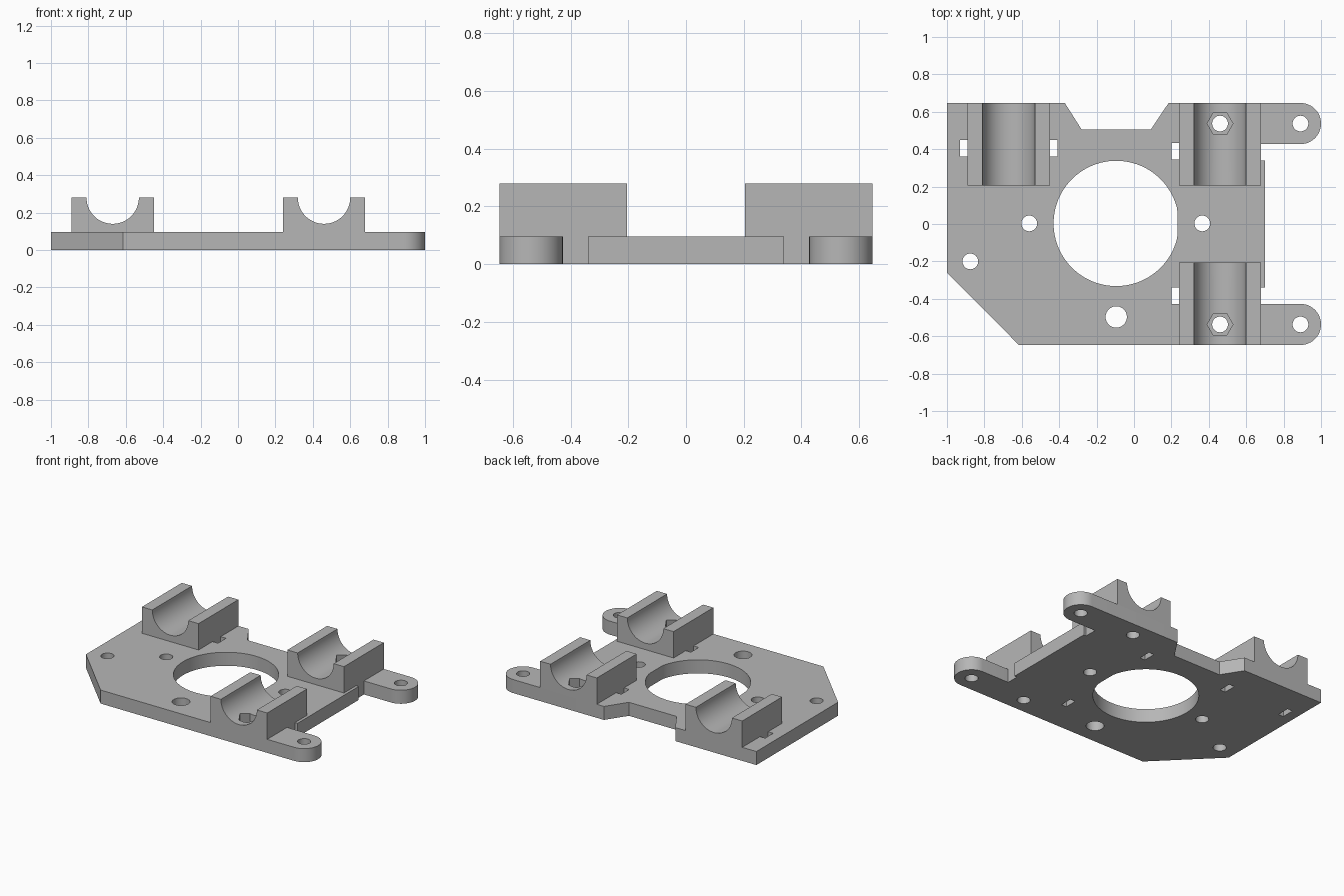
import bpy, bmesh
from math import cos, sin, pi
from mathutils import Vector

if "Cube" in bpy.data.objects:
    bpy.data.objects.remove(bpy.data.objects["Cube"], do_unlink=True)

grey = bpy.data.materials.new("matte_grey")
grey.use_nodes = True
grey.diffuse_color = (0.47, 0.47, 0.47, 1)
grey.node_tree.nodes["Principled BSDF"].inputs["Base Color"].default_value = (0.47, 0.47, 0.47, 1)

THICK, TOP, EDGE = 0.095, 0.28, 0.647    # plate thickness, cradle top, half depth


def arc(cx, cy, r, start=0, end=2 * pi, n=48):
    return [(cx + r * cos(start + (end - start) * i / n),
             cy + r * sin(start + (end - start) * i / n)) for i in range(n + 1)]


def circle(cx, cy, r, n=48):
    return arc(cx, cy, r, n=n)[:-1]


def box(x0, x1, y0, y1):
    return [(x0, y0), (x1, y0), (x1, y1), (x0, y1)]


def prism(name, points, direction):
    """Extrude a closed outline of 3D points along a direction."""
    bm = bmesh.new()
    face = bm.faces.new([bm.verts.new(p) for p in points])
    ext = bmesh.ops.extrude_face_region(bm, geom=[face])
    moved = [v for v in ext["geom"] if isinstance(v, bmesh.types.BMVert)]
    bmesh.ops.translate(bm, verts=moved, vec=Vector(direction))
    bmesh.ops.recalc_face_normals(bm, faces=bm.faces)
    mesh = bpy.data.meshes.new(name)
    bm.to_mesh(mesh)
    bm.free()
    mesh.materials.append(grey)
    obj = bpy.data.objects.new(name, mesh)
    bpy.context.collection.objects.link(obj)
    return obj


def slab(name, outline, z0, z1):
    return prism(name, [(x, y, z0) for x, y in outline], (0, 0, z1 - z0))


def cut(obj, outline, z0=-0.1, z1=0.4):
    """Cut an upright opening out of a part."""
    cutter = slab("cutter", outline, z0, z1)
    cutter.hide_render = True
    mod = obj.modifiers.new("cut", "BOOLEAN")
    mod.operation, mod.solver, mod.object = "DIFFERENCE", "EXACT", cutter
    bpy.context.view_layer.objects.active = obj
    bpy.ops.object.modifier_apply(modifier=mod.name)
    bpy.data.objects.remove(cutter, do_unlink=True)


# Plate outline with two rounded ears, a chamfered corner and a rear notch
ear_x, ear_y, ear_r = 0.89, 0.537, 0.11
front_ear = arc(ear_x, -ear_y, ear_r, -pi / 2, pi / 2, 24)
back_ear = arc(ear_x, ear_y, ear_r, -pi / 2, pi / 2, 24)
right_side = [(0.68, -0.427), (0.68, -0.34), (0.70, -0.34),
              (0.70, 0.34), (0.68, 0.34), (0.68, 0.427)]
rear = [(0.185, EDGE), (0.09, 0.505), (-0.28, 0.505), (-0.37, EDGE), (-1, EDGE)]
outline = [(-1, -0.26), (-0.615, -EDGE)] + front_ear + right_side + back_ear + rear
plate = slab("base_plate", outline, 0, THICK)

# Central opening, slightly flattened on its right side
cut(plate, [(min(x, 0.232), y) for x, y in circle(-0.095, 0.003, 0.335, 96)])

# Screw holes
for x, y, r in [(-0.56, 0.003, 0.042), (0.365, 0.003, 0.042), (-0.875, -0.2, 0.042),
                (-0.095, -0.497, 0.057), (ear_x, ear_y, 0.042), (ear_x, -ear_y, 0.042)]:
    cut(plate, circle(x, y, r))

# Strap slots beside the cradles
for x0, x1, y0, y1 in [(-0.93, -0.89, 0.36, 0.45), (-0.45, -0.408, 0.36, 0.45),
                       (0.20, 0.24, 0.345, 0.433), (0.20, 0.24, -0.427, -0.34)]:
    cut(plate, box(x0, x1, y0, y1))


# Rod cradles: a block with a half-round channel along y
def cradle(name, cx, y0):
    half, r = 0.22, 0.14
    profile = [(cx - half, TOP), (cx - half, THICK), (cx + half, THICK), (cx + half, TOP)]
    profile += arc(cx, TOP, r, 0, -pi, 40)
    return prism(name, [(x, y0, z) for x, z in profile], (0, EDGE - 0.205, 0))


cradles = [cradle("left_back_cradle", 0.46, 0.205),
           cradle("left_front_cradle", 0.46, -EDGE),
           cradle("right_back_cradle", -0.67, 0.205)]

# Bolt holes with hexagonal nut pockets through the two left cradles
for part, y in zip(cradles, (ear_y, -ear_y)):
    cut(plate, circle(0.46, y, 0.042))
    for body in (plate, part):
        cut(body, circle(0.46, y, 0.069, 6), 0.07)

# Smooth the curved walls and keep the edges crisp
for obj in bpy.context.view_layer.objects:
    obj.select_set(obj in [plate] + cradles)
bpy.context.view_layer.objects.active = plate
bpy.ops.object.shade_smooth_by_angle(angle=pi / 6)
